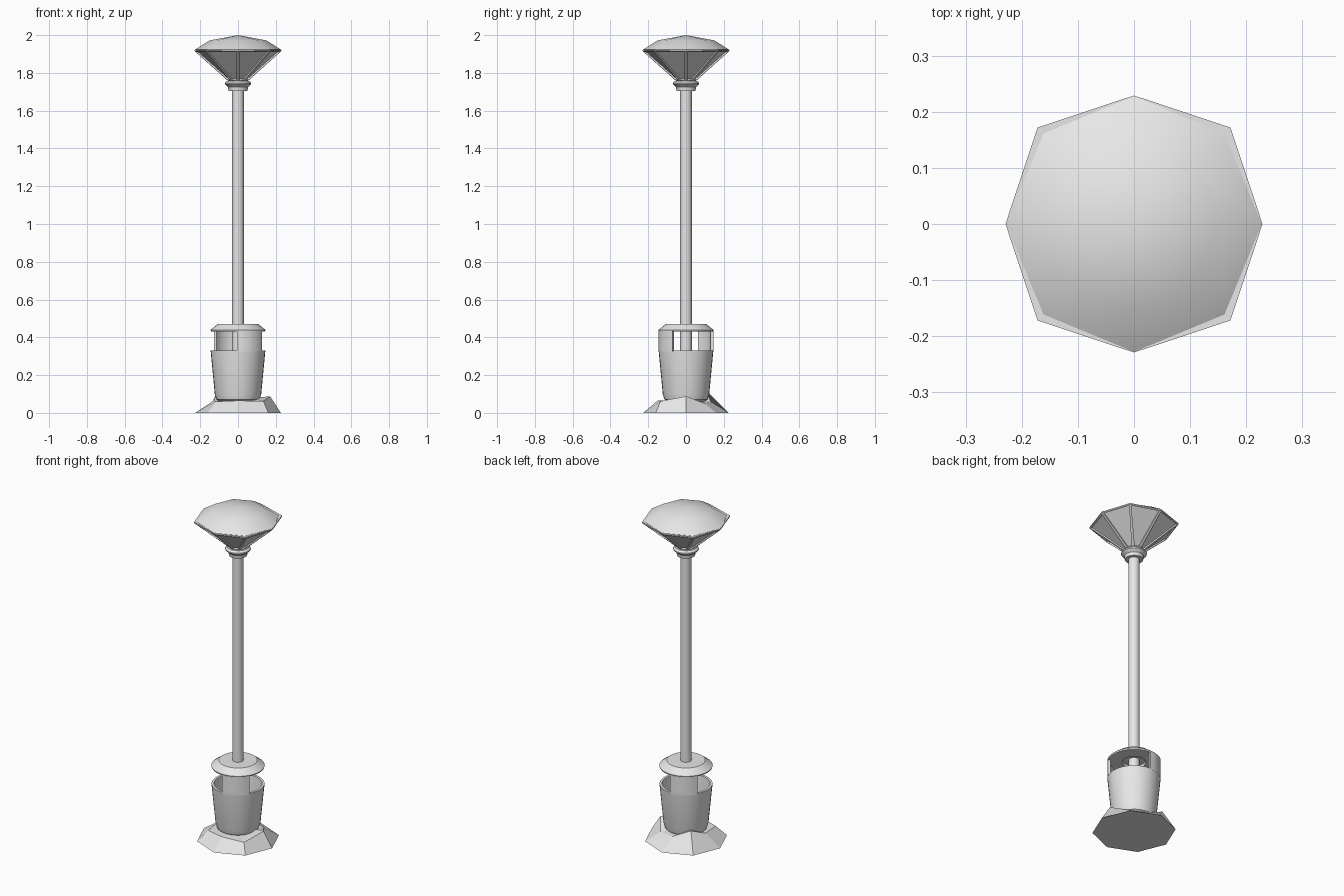
import bpy, bmesh
from math import sin, cos, radians, pi

if "Cube" in bpy.data.objects:
    bpy.data.objects.remove(bpy.data.objects["Cube"])

grey = bpy.data.materials.new("light_grey")
grey.use_nodes = True
COLOUR = (0.8, 0.8, 0.8, 1)
grey.diffuse_color = COLOUR
grey.node_tree.nodes["Principled BSDF"].inputs["Base Color"].default_value = COLOUR


def finish(name, bm, angle=None):
    bmesh.ops.remove_doubles(bm, verts=bm.verts, dist=1e-5)
    bmesh.ops.recalc_face_normals(bm, faces=bm.faces)
    mesh = bpy.data.meshes.new(name)
    bm.to_mesh(mesh)
    bm.free()
    mesh.materials.append(grey)
    obj = bpy.data.objects.new(name, mesh)
    bpy.context.collection.objects.link(obj)
    if angle:
        bpy.ops.object.select_all(action='DESELECT')
        obj.select_set(True)
        bpy.context.view_layer.objects.active = obj
        bpy.ops.object.shade_smooth_by_angle(angle=radians(angle))
    return obj


def bridge(bm, a, b):
    """Quads between two closed rings of equal length."""
    n = len(a)
    return [bm.faces.new((a[i], a[(i + 1) % n], b[(i + 1) % n], b[i])) for i in range(n)]


def lathe(name, profile, sides=32, angle=35):
    """Turn an (r, z) profile about z; a radius of zero closes the end."""
    bm = bmesh.new()
    rings = [[bm.verts.new((r * cos(2 * pi * i / sides), r * sin(2 * pi * i / sides), z))
              for i in range(sides)] for r, z in profile]
    for a, b in zip(rings, rings[1:]):
        bridge(bm, a, b)
    return finish(name, bm, angle)


def arc_wall(name, start, end, inner, outer, low, high, steps=8):
    """A curved upright plate with thickness."""
    bm = bmesh.new()
    loops = []
    for i in range(steps + 1):
        t = radians(start + (end - start) * i / steps)
        loops.append([bm.verts.new((r * cos(t), r * sin(t), z))
                      for r, z in ((outer, low), (outer, high), (inner, high), (inner, low))])
    for a, b in zip(loops, loops[1:]):
        bridge(bm, a, b)
    bm.faces.new(loops[0])
    bm.faces.new(loops[-1])
    return finish(name, bm, 35)


# Rocky foot: octagon on the ground with an uneven upper ring
shoulders = [(.17, .088), (.14, .05), (.13, .06), (.155, .115),
             (.13, .065), (.165, .06), (.15, .065), (.19, .062)]
bm = bmesh.new()
ground, upper = [], []
for i, (r, z) in enumerate(shoulders):
    c, s = cos(i * pi / 4), sin(i * pi / 4)
    ground.append(bm.verts.new((.227 * c, .227 * s, 0)))
    upper.append(bm.verts.new((r * c, r * s, z)))
bridge(bm, ground, upper)
bm.faces.new(ground)
peak = bm.verts.new((0, 0, .07))
for i in range(8):
    bm.faces.new((upper[i], upper[(i + 1) % 8], peak))
finish("rock_foot", bm)

# Hollow cup, two uprights and the cap above them
lathe("cup", [(0, .06), (.095, .06), (.115, .072), (.123, .1), (.145, .33),
              (.131, .33), (.11, .1), (0, .1)])
for side, turn in (("front", 0), ("back", 180)):
    arc_wall(side + "_upright", -92 + turn, -29 + turn, .131, .145, .325, .435)
lathe("cap", [(.03, .445), (.06, .445), (.065, .432), (.143, .432), (.146, .44),
              (.105, .471), (.03, .471)])

# Pole and neck collar
lathe("pole", [(0, .09), (.031, .09), (.031, 1.72), (0, 1.72)], 16)
lathe("collar", [(0, 1.705), (.05, 1.705), (.053, 1.725), (.07, 1.74), (.07, 1.747),
                 (.06, 1.757), (0, 1.757)], 24)

# Lantern: eight-sided flared frame with recessed panes
bm = bmesh.new()
corner = [.229, .243]
low, rim, lip = [], [], []
for i in range(8):
    c, s = cos(i * pi / 4), sin(i * pi / 4)
    r = corner[i % 2]
    low.append(bm.verts.new((.05 * c, .05 * s, 1.755)))
    rim.append(bm.verts.new((r * c, r * s, 1.915)))
    lip.append(bm.verts.new((r * c, r * s, 1.922)))
panes = bridge(bm, low, rim)
bridge(bm, rim, lip)
bm.faces.new(low)
bm.faces.new(lip)
bmesh.ops.recalc_face_normals(bm, faces=bm.faces)
bmesh.ops.inset_individual(bm, faces=panes, thickness=.011, depth=0)
bmesh.ops.inset_individual(bm, faces=panes, thickness=.001, depth=-.008)
finish("lantern", bm)

# Shallow domed lid
lathe("lid", [(0, 1.92), (.228, 1.92), (.228, 1.923), (.15, 1.972), (0, 2.0)], 8, 40)
